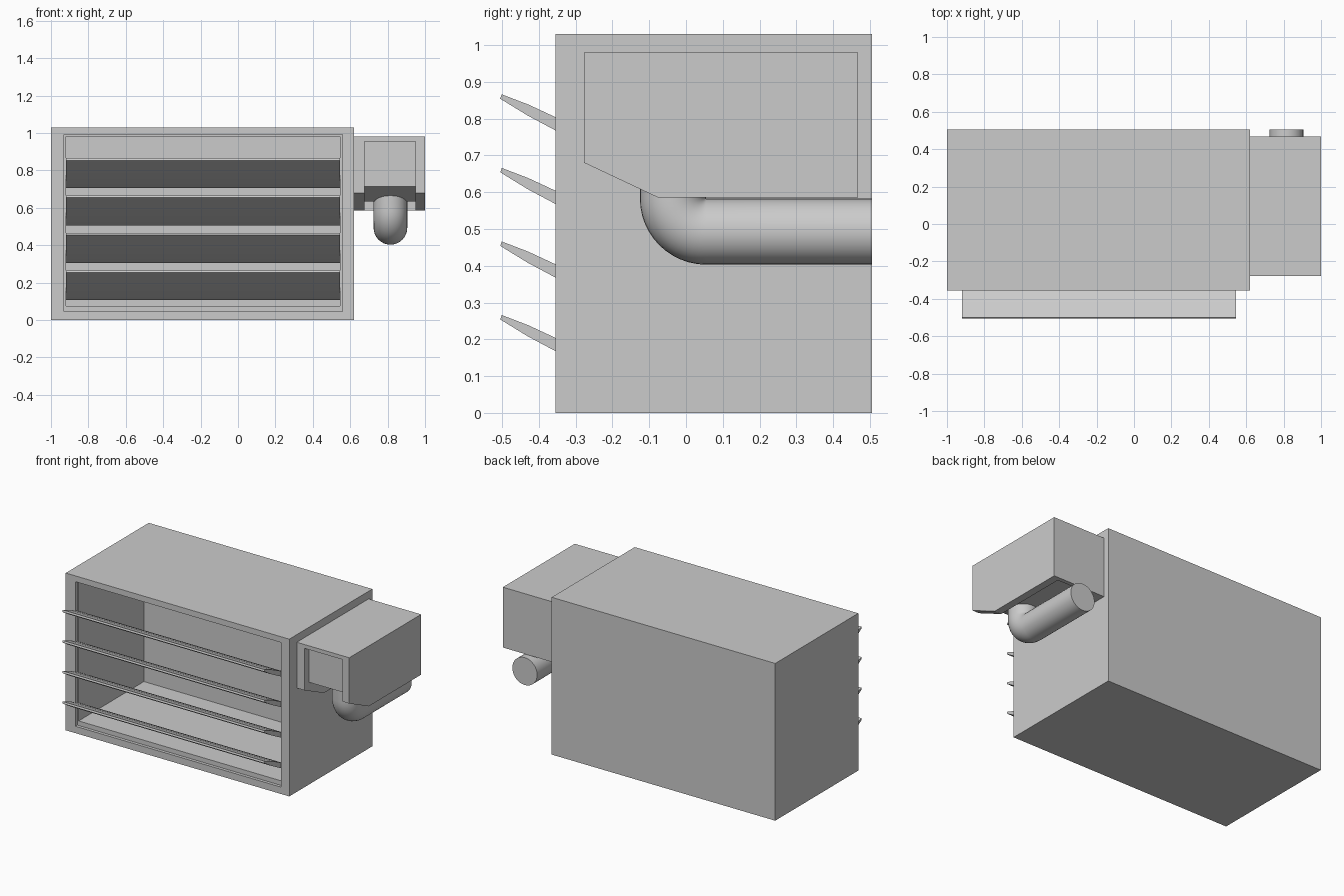
import bpy, bmesh, math
from mathutils import Vector

if "Cube" in bpy.data.objects:
    bpy.data.objects.remove(bpy.data.objects["Cube"])


def make_object(name, bm):
    bmesh.ops.recalc_face_normals(bm, faces=bm.faces)
    mesh = bpy.data.meshes.new(name)
    bm.to_mesh(mesh)
    bm.free()
    ob = bpy.data.objects.new(name, mesh)
    bpy.context.collection.objects.link(ob)
    return ob


def extrude_profile(name, pts, x0, x1):
    """Prism along x from a (y, z) outline."""
    bm = bmesh.new()
    face = bm.faces.new([bm.verts.new((x0, y, z)) for y, z in pts])
    ext = bmesh.ops.extrude_face_region(bm, geom=[face])["geom"]
    verts = [v for v in ext if isinstance(v, bmesh.types.BMVert)]
    bmesh.ops.translate(bm, vec=(x1 - x0, 0, 0), verts=verts)
    return make_object(name, bm)


def box(name, x0, x1, y0, y1, z0, z1):
    return extrude_profile(name, [(y0, z0), (y1, z0), (y1, z1), (y0, z1)], x0, x1)


def cut(ob, cutter):
    mod = ob.modifiers.new("cut", "BOOLEAN")
    mod.operation = "DIFFERENCE"
    mod.solver = "EXACT"
    mod.object = cutter
    bpy.context.view_layer.objects.active = ob
    bpy.ops.object.modifier_apply(modifier=mod.name)
    bpy.data.objects.remove(cutter)


def smooth(ob, angle=35):
    bpy.ops.object.select_all(action="DESELECT")
    ob.select_set(True)
    bpy.context.view_layer.objects.active = ob
    bpy.ops.object.shade_smooth_by_angle(angle=math.radians(angle))


# Main housing: open front with a small stepped rim
housing = box("housing", -1.0, 0.62, -0.355, 0.505, 0.0, 1.03)
cut(housing, box("rim_cutter", -0.93, 0.56, -0.5, -0.335, 0.045, 0.992))
cut(housing, box("cavity_cutter", -0.92, 0.545, -0.5, 0.34, 0.075, 0.982))

# Angled louvre slats with a tapered section
for i in range(4):
    z = 0.186 + 0.2 * i
    half = [(-0.150, 0.068), (-0.146, 0.080), (-0.073, 0.052), (0.0, 0.018), (0.075, -0.022)]
    pts = half + [(-y, -h) for y, h in half]
    slat = extrude_profile(f"louvre_slat_{i + 1}",
                           [(-0.355 + y, z + h) for y, h in pts], -0.92, 0.545)
    smooth(slat)

# Side hood: chamfered box, recessed along front, chamfer and underside
hood = extrude_profile("side_hood",
                       [(-0.277, 0.98), (0.467, 0.98), (0.467, 0.585),
                        (-0.075, 0.585), (-0.277, 0.68)], 0.62, 1.0)
cut(hood, extrude_profile("hood_cutter",
                          [(-0.4, 0.955), (-0.227, 0.955), (-0.227, 0.713),
                           (-0.062, 0.635), (0.44, 0.635), (0.44, 0.4), (-0.4, 0.4)],
                          0.675, 0.95))

# Bent pipe: straight run to the back, elbow up into the hood
R, SIDES, STEPS = 0.09, 32, 12
stations = [(0.505, 0.493, 0.0)]
for k in range(STEPS + 1):
    a = math.pi / 2 * k / STEPS
    stations.append((0.055 - 0.0905 * math.sin(a), 0.5835 - 0.0905 * math.cos(a), a))
stations.append((-0.0355, 0.70, math.pi / 2))
bm = bmesh.new()
rings = []
for y, z, a in stations:
    out = Vector((0, -math.sin(a), -math.cos(a)))
    ring = []
    for s in range(SIDES):
        t = 2 * math.pi * s / SIDES
        ring.append(bm.verts.new(Vector((0.815, y, z)) + R * (math.cos(t) * Vector((1, 0, 0)) + math.sin(t) * out)))
    rings.append(ring)
for r0, r1 in zip(rings, rings[1:]):
    for s in range(SIDES):
        n = (s + 1) % SIDES
        bm.faces.new((r0[s], r0[n], r1[n], r1[s]))
bm.faces.new(rings[0])
bm.faces.new(rings[-1])
smooth(make_object("bent_pipe", bm))
